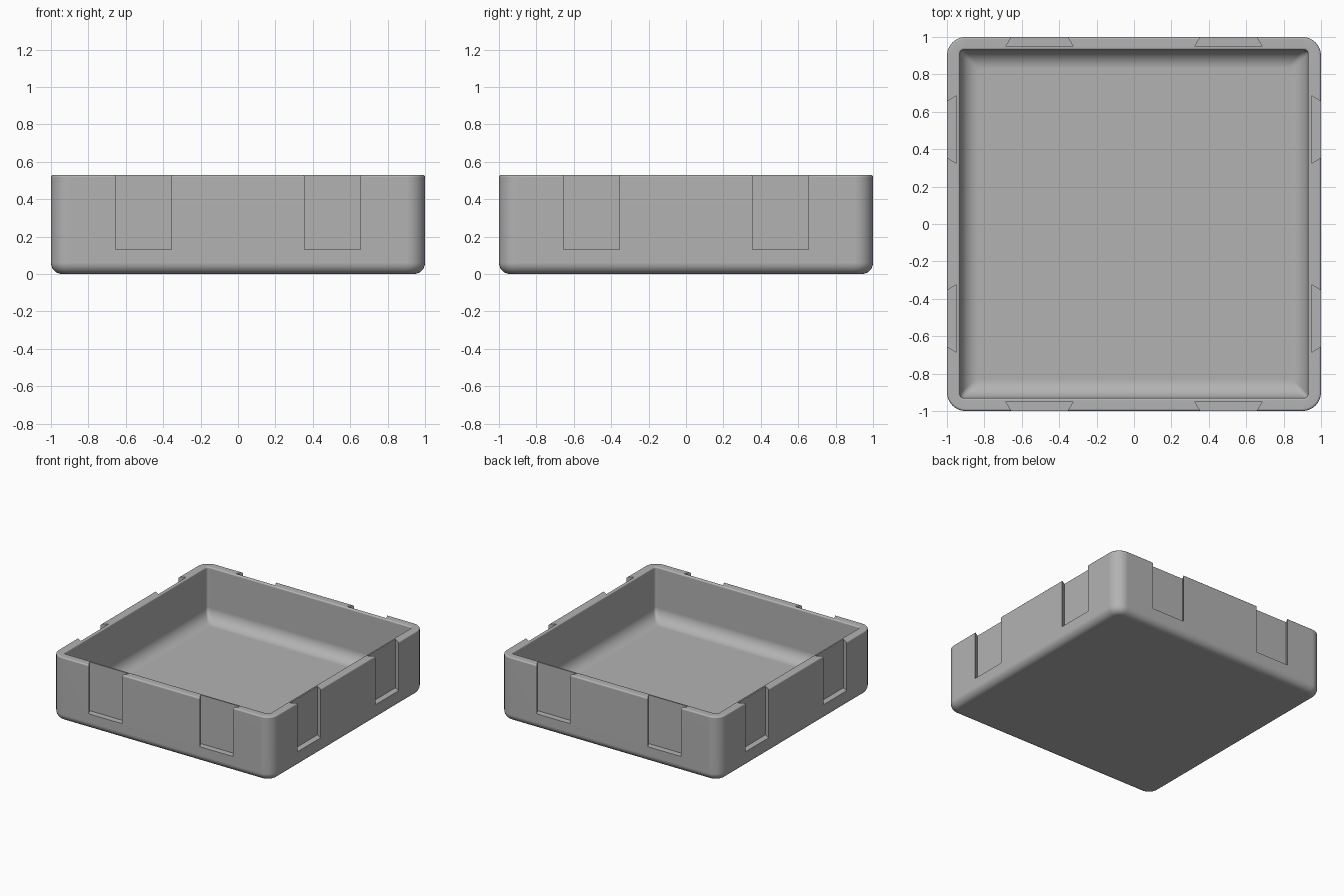
import bpy, bmesh, math
from mathutils import Matrix

HEIGHT, FLOOR, INNER = 0.53, 0.10, 0.93
CORNER, SEGS = 0.10, 8

cube = bpy.data.objects.get("Cube")
if cube:
    bpy.data.objects.remove(cube, do_unlink=True)

grey = bpy.data.materials.new("plain_grey")
grey.use_nodes = True
colour = (0.45, 0.45, 0.45, 1)
grey.diffuse_color = colour
grey.node_tree.nodes["Principled BSDF"].inputs["Base Color"].default_value = colour


def make_object(name, bm):
    bmesh.ops.recalc_face_normals(bm, faces=bm.faces)
    mesh = bpy.data.meshes.new(name)
    bm.to_mesh(mesh)
    bm.free()
    mesh.materials.append(grey)
    obj = bpy.data.objects.new(name, mesh)
    bpy.context.collection.objects.link(obj)
    return obj


def ring(bm, half, radius, z):
    """Loop of vertices around a rounded square."""
    verts = []
    for quarter in range(4):
        mid = math.pi / 4 + quarter * math.pi / 2
        cx = math.copysign(half - radius, math.cos(mid))
        cy = math.copysign(half - radius, math.sin(mid))
        for i in range(SEGS + 1):
            a = (quarter + i / SEGS) * math.pi / 2
            verts.append(bm.verts.new((cx + radius * math.cos(a), cy + radius * math.sin(a), z)))
    return verts


def arc(steps):
    return [(math.sin(i / steps * math.pi / 2), math.cos(i / steps * math.pi / 2)) for i in range(steps + 1)]


# Tray cross-section: rounded base, wall, softened rim, inner wall, floor fillet
base_r, rim_r, fillet = 0.06, 0.012, 0.10
profile = []
for s, c in arc(6):
    inset = base_r * (1 - s)
    profile.append((1 - inset, CORNER - inset, base_r * (1 - c)))
for s, c in arc(3):
    inset = rim_r * (1 - c)
    profile.append((1 - inset, CORNER - inset, HEIGHT - rim_r * (1 - s)))
for s, c in arc(3):
    grow = rim_r * (1 - s)
    profile.append((INNER + grow, 0.02 + grow, HEIGHT - rim_r * (1 - c)))
for s, c in arc(8):
    profile.append((INNER - fillet * (1 - c), 0.02, FLOOR + fillet * (1 - s)))

bm = bmesh.new()
rings = [ring(bm, *p) for p in profile]
for low, high in zip(rings, rings[1:]):
    n = len(low)
    for i in range(n):
        j = (i + 1) % n
        bm.faces.new((low[i], low[j], high[j], high[i]))
bm.faces.new(rings[0])
bm.faces.new(rings[-1])
tray = make_object("tray", bm)

# Dovetail slot cutters, two on each side, open at the top
bm = bmesh.new()
for side in range(4):
    turn = Matrix.Rotation(side * math.pi / 2, 4, "Z")
    for x in (-0.505, 0.505):
        outline = [(-0.18, -0.95), (0.18, -0.95), (0.12, -1.05), (-0.12, -1.05)]
        face = bm.faces.new([bm.verts.new(turn @ Matrix.Translation((x + dx, y, 0.13)) @ Matrix().to_translation())
                             for dx, y in outline])
        top = bmesh.ops.extrude_face_region(bm, geom=[face])["geom"]
        bmesh.ops.translate(bm, vec=(0, 0, 0.6), verts=[v for v in top if isinstance(v, bmesh.types.BMVert)])
cutter = make_object("slot_cutter", bm)
cutter.hide_render = True

cut = tray.modifiers.new("slots", "BOOLEAN")
cut.operation, cut.solver, cut.object = "DIFFERENCE", "EXACT", cutter

bpy.ops.object.select_all(action="DESELECT")
tray.select_set(True)
bpy.context.view_layer.objects.active = tray
bpy.ops.object.modifier_apply(modifier=cut.name)
bpy.data.objects.remove(cutter, do_unlink=True)

# Smooth fillets, flat broad faces
bpy.ops.object.shade_smooth_by_angle(angle=math.radians(35))
weighted = tray.modifiers.new("flat_faces", "WEIGHTED_NORMAL")
weighted.keep_sharp = True
